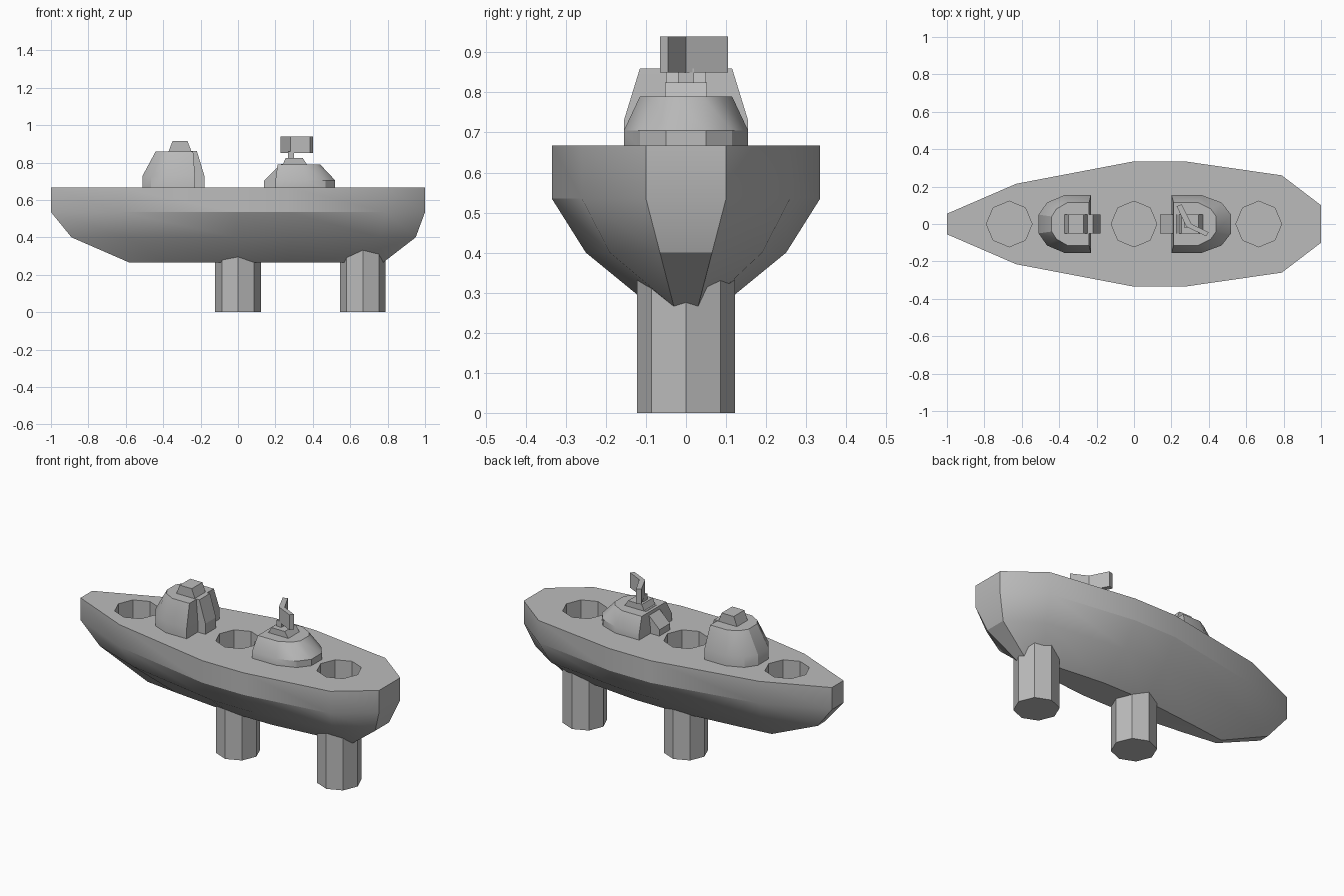
import bpy, bmesh, math
from mathutils import Matrix

cube = bpy.data.objects.get("Cube")
if cube:
    bpy.data.objects.remove(cube, do_unlink=True)

grey = bpy.data.materials.new("plain_grey")
grey.use_nodes = True
COLOUR = (0.5, 0.5, 0.5, 1)
grey.diffuse_color = COLOUR
grey.node_tree.nodes["Principled BSDF"].inputs["Base Color"].default_value = COLOUR
DECK = 0.667


def finish(bm, name, smooth=True):
    bmesh.ops.recalc_face_normals(bm, faces=bm.faces)
    mesh = bpy.data.meshes.new(name)
    bm.to_mesh(mesh)
    bm.free()
    mesh.materials.append(grey)
    ob = bpy.data.objects.new(name, mesh)
    bpy.context.collection.objects.link(ob)
    bpy.ops.object.select_all(action='DESELECT')
    bpy.context.view_layer.objects.active = ob
    ob.select_set(True)
    if smooth:
        bpy.ops.object.shade_smooth_by_angle(angle=math.radians(30))
    return ob


def loft(name, levels, smooth=True):
    """Stack closed outlines, each a list of 3D points, into a capped solid."""
    bm = bmesh.new()
    rings = [[bm.verts.new(p) for p in level] for level in levels]
    for a, b in zip(rings, rings[1:]):
        for i in range(len(a)):
            j = (i + 1) % len(a)
            bm.faces.new((a[i], a[j], b[j], b[i]))
    bm.faces.new(rings[0][::-1])
    bm.faces.new(rings[-1])
    return finish(bm, name, smooth)


def mirrored(half, z):
    """Full outline at height z from its +y half."""
    return [(x, y, z) for x, y in half] + [(x, -y, z) for x, y in reversed(half)]


def prism_y(name, profile, half_width):
    return loft(name, [[(x, s * half_width, z) for x, z in profile] for s in (-1, 1)], False)


def octagon_post(name, x, z0, z1):
    bm = bmesh.new()
    bmesh.ops.create_cone(bm, cap_ends=True, segments=8, radius1=0.122, radius2=0.122,
                          depth=z1 - z0, matrix=Matrix.Translation((x, 0, (z0 + z1) / 2)))
    # put corners on the axes
    if not any(abs(v.co.y) < 0.001 for v in bm.verts):
        bmesh.ops.rotate(bm, verts=bm.verts, cent=(x, 0, 0),
                         matrix=Matrix.Rotation(math.pi / 8, 3, 'Z'))
    return finish(bm, name, False)


# Hull: outlines from keel to deck
keel = [(-0.58, 0.02), (-0.38, 0.045), (0, 0.085), (0.28, 0.085), (0.66, 0.046), (0.775, 0.03)]
bilge = [(-0.89, 0.03), (-0.6, 0.14), (0, 0.25), (0.27, 0.25), (0.76, 0.19), (0.95, 0.065)]
rail = [(-1, 0.055), (-0.63, 0.215), (0, 0.335), (0.27, 0.335), (0.79, 0.26), (1, 0.1)]
hull = loft("hull", [mirrored(keel, 0.265), mirrored(bilge, 0.4),
                     mirrored(rail, 0.535), mirrored(rail, DECK)])

# Peg sockets sunk into the deck
for x in (-0.667, 0, 0.667):
    cutter = octagon_post("socket_cutter", x, 0.47, 0.8)
    cutter.hide_render = True
    mod = hull.modifiers.new("socket", 'BOOLEAN')
    mod.operation = 'DIFFERENCE'
    mod.solver = 'EXACT'
    mod.object = cutter
    bpy.context.view_layer.objects.active = hull
    bpy.ops.object.modifier_apply(modifier=mod.name)
    bpy.data.objects.remove(cutter, do_unlink=True)

# Pegs below the hull
for name, x in (("middle_peg", 0), ("stern_peg", 0.667)):
    octagon_post(name, x, 0, 0.42)


# Cabins: flat wall facing midships, rounded end facing outwards
def cabin(name, wall, sign, stretch, shoulder, roof):
    def place(pts):
        return [(wall + sign * u * stretch, v) for u, v in pts]
    base = place([(0, 0.155), (0.14, 0.155), (0.235, 0.115), (0.28, 0.05)])
    top = place([(0.01, 0.115), (0.125, 0.115), (0.185, 0.08), (0.21, 0.04)])
    loft(name, [mirrored(base, DECK - 0.01), mirrored(base, shoulder), mirrored(top, roof)])


cabin("bow_cabin", -0.23, -1, 1, 0.73, 0.86)
cabin("stern_cabin", 0.2, 1, 1.14, 0.705, 0.79)

# Sloped buttress and roof hatch of each cabin
prism_y("bow_buttress", [(-0.27, DECK), (-0.18, DECK), (-0.18, 0.73), (-0.22, 0.862), (-0.27, 0.862)], 0.05)
prism_y("stern_buttress", [(0.25, DECK), (0.14, DECK), (0.14, 0.705), (0.23, 0.792), (0.25, 0.792)], 0.05)
prism_y("bow_hatch", [(-0.375, 0.85), (-0.245, 0.85), (-0.27, 0.915), (-0.35, 0.915)], 0.05)
prism_y("stern_hatch", [(0.235, 0.78), (0.375, 0.78), (0.345, 0.825), (0.255, 0.825)], 0.052)

# Radar mast and bent antenna plate
prism_y("radar_mast", [(0.268, 0.81), (0.3, 0.81), (0.3, 0.86), (0.268, 0.86)], 0.02)
plate = [(0.228, 0.095), (0.28, -0.015), (0.385, -0.065), (0.4, -0.045), (0.308, 0), (0.255, 0.105)]
loft("radar_antenna", [[(x, y, z) for x, y in plate] for z in (0.85, 0.94)], False)
